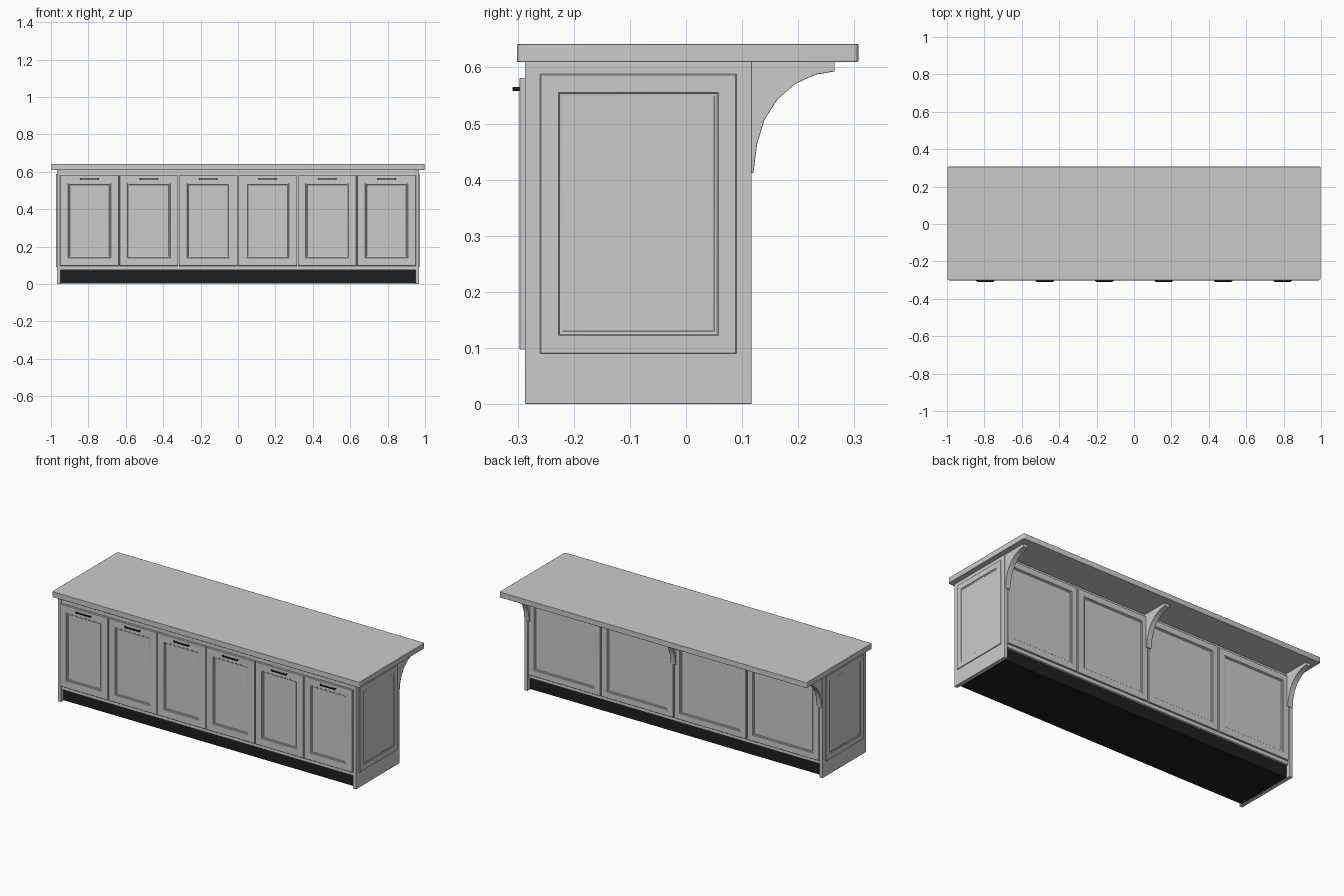
import bpy, bmesh, math
from mathutils import Vector, Matrix

if "Cube" in bpy.data.objects:
    bpy.data.objects.remove(bpy.data.objects["Cube"])

dark = bpy.data.materials.new("dark")
dark.diffuse_color = (0.012, 0.013, 0.015, 1)
dark.use_nodes = True
dark.node_tree.nodes["Principled BSDF"].inputs["Base Color"].default_value = dark.diffuse_color


def finish(name, bm, bevel=0.0, mat=None, segments=2):
    bmesh.ops.recalc_face_normals(bm, faces=bm.faces)
    me = bpy.data.meshes.new(name)
    bm.to_mesh(me)
    bm.free()
    ob = bpy.data.objects.new(name, me)
    bpy.context.collection.objects.link(ob)
    if mat:
        me.materials.append(mat)
    if bevel:
        m = ob.modifiers.new("bevel", 'BEVEL')
        m.width, m.segments, m.limit_method = bevel, segments, 'ANGLE'
    bpy.ops.object.select_all(action='DESELECT')
    ob.select_set(True)
    bpy.context.view_layer.objects.active = ob
    bpy.ops.object.shade_smooth_by_angle(angle=math.radians(30))
    return ob


def box_bm(lo, hi):
    lo, hi = Vector(lo), Vector(hi)
    bm = bmesh.new()
    bmesh.ops.create_cube(bm, size=1, matrix=Matrix.Translation((lo + hi) / 2)
                          @ Matrix.Diagonal((*(hi - lo), 1)))
    return bm


def box(name, lo, hi, bevel=0.0, mat=None):
    return finish(name, box_bm(lo, hi), bevel, mat)


def framed_panel(name, w, h, depth, loc, angle, frame):
    # Slab facing -y with a flat frame, a stepped moulding and a sunken centre
    bm = box_bm((-w / 2, -depth, -h / 2), (w / 2, 0, h / 2))
    bm.normal_update()
    front = min(bm.faces, key=lambda f: f.calc_center_median().y)
    bev = 0.0015
    for t, d in ((bev, bev), (frame, 0), (0.002, -0.003), (0.005, -0.001), (0.002, -0.002)):
        bmesh.ops.inset_region(bm, faces=[front], thickness=t, depth=d, use_even_offset=True)
        bm.normal_update()
    ob = finish(name, bm)
    ob.location = loc
    ob.rotation_euler.z = math.radians(angle)
    return ob


def prism(name, pts, direction, bevel=0.0, mat=None):
    # Extrude a closed outline along a direction
    bm = bmesh.new()
    face = bm.faces.new([bm.verts.new(p) for p in pts])
    ext = bmesh.ops.extrude_face_region(bm, geom=[face])
    verts = [v for v in ext["geom"] if isinstance(v, bmesh.types.BMVert)]
    bmesh.ops.translate(bm, verts=verts, vec=direction)
    return finish(name, bm, bevel, mat)


# Countertop with rounded vertical corners
bm = box_bm((-0.998, -0.301, 0.61), (0.998, 0.307, 0.642))
corners = [e for e in bm.edges if abs(e.verts[0].co.z - e.verts[1].co.z) > 0.01]
bmesh.ops.bevel(bm, geom=corners, offset=0.009, segments=4, profile=0.5, affect='EDGES')
finish("countertop", bm, 0.0015)

# Cabinet body and dark recessed plinth
box("cabinet_body", (-0.955, -0.285, 0.074), (0.955, 0.105, 0.61))
box("toe_kick", (-0.955, -0.265, 0.003), (0.955, 0.092, 0.075), mat=dark)

# End panels with applied framed panels
for side, s in (("right", 1), ("left", -1)):
    x0, x1 = sorted((s * 0.948, s * 0.969))
    box(f"{side}_end_panel", (x0, -0.287, 0), (x1, 0.117, 0.61), 0.002)
    framed_panel(f"{side}_end_frame", 0.35, 0.498, 0.003,
                 (s * 0.969, -0.085, 0.339), 90 * s, 0.031)

# Front doors with bar handles
pitch = 1.906 / 6
for i in range(6):
    x = (i - 2.5) * pitch
    framed_panel(f"door_{i + 1}", pitch - 0.004, 0.484, 0.0105,
                 (x, -0.285, 0.339), 0, 0.041)
    bar = [(-0.05, -0.294), (-0.05, -0.303), (-0.044, -0.309), (0.044, -0.309),
           (0.05, -0.303), (0.05, -0.294), (0.043, -0.294), (0.043, -0.302),
           (-0.043, -0.302), (-0.043, -0.294)]
    prism(f"handle_{i + 1}", [(x + a, b, 0.558) for a, b in bar], (0, 0, 0.007), 0.0015, dark)

# Back panels
pitch = 1.896 / 4
for i in range(4):
    framed_panel(f"back_panel_{i + 1}", pitch - 0.008, 0.5, 0.008,
                 ((i - 1.5) * pitch, 0.105, 0.345), 180, 0.034)

# Curved support brackets under the overhang
arc = [(0.104, 0.61), (0.104, 0.412), (0.12, 0.412), (0.127, 0.465), (0.14, 0.507),
       (0.163, 0.543), (0.195, 0.571), (0.23, 0.587), (0.265, 0.593), (0.265, 0.61)]
for name, x in (("left", -0.95), ("middle", 0), ("right", 0.95)):
    prism(f"{name}_bracket", [(x - 0.016, y, z) for y, z in arc], (0.032, 0, 0), 0.001)
